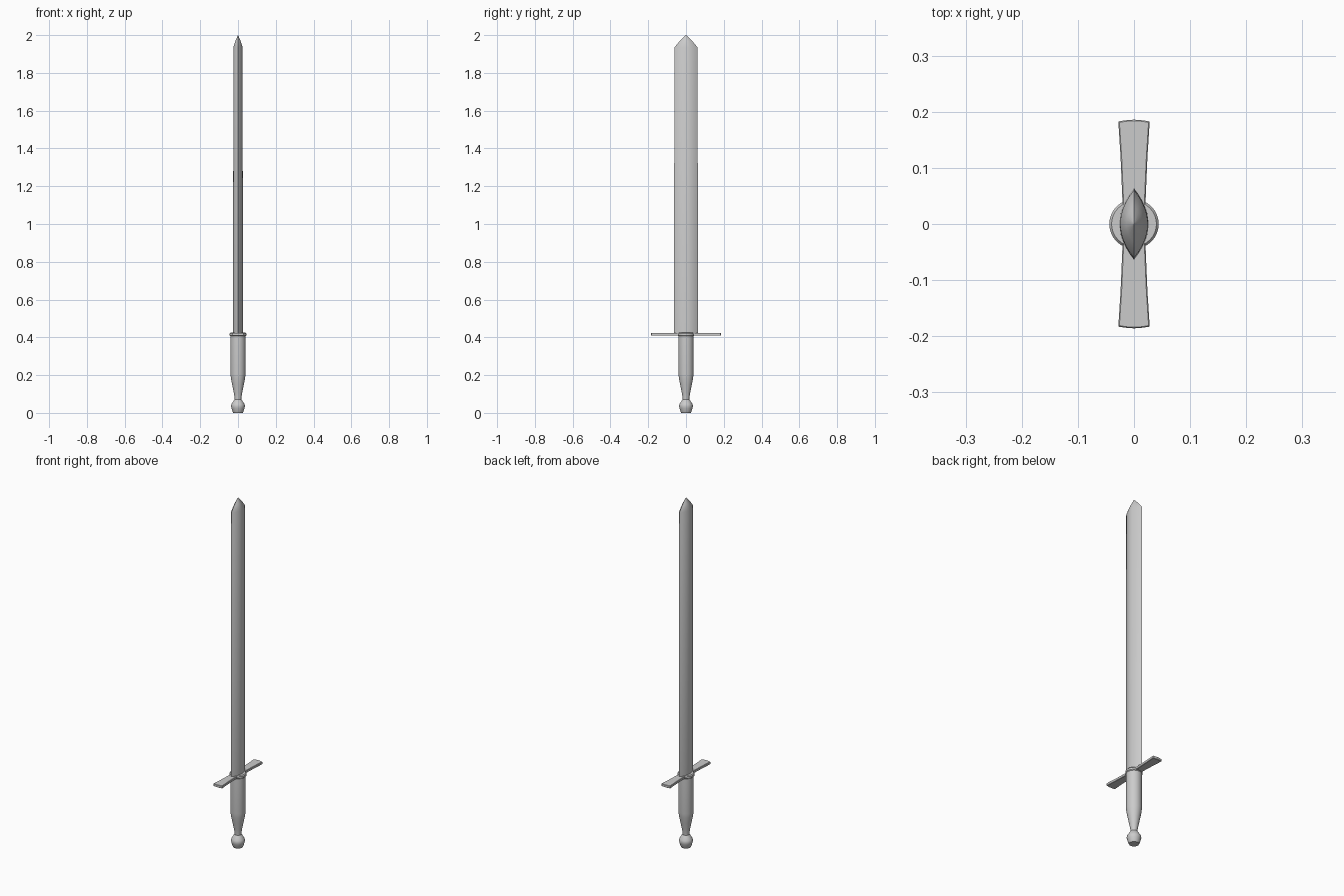
import bpy, bmesh, math

if "Cube" in bpy.data.objects:
    bpy.data.objects.remove(bpy.data.objects["Cube"])


def loft(name, rings, angle=35):
    """Skin a stack of closed rings and cap both ends."""
    bm = bmesh.new()
    loops = [[bm.verts.new(p) for p in ring] for ring in rings]
    n = len(loops[0])
    for low, high in zip(loops, loops[1:]):
        for i in range(n):
            j = (i + 1) % n
            bm.faces.new((low[i], low[j], high[j], high[i]))
    bm.faces.new(loops[0][::-1])
    bm.faces.new(loops[-1])
    bmesh.ops.remove_doubles(bm, verts=bm.verts, dist=1e-6)
    bmesh.ops.recalc_face_normals(bm, faces=bm.faces)
    mesh = bpy.data.meshes.new(name)
    bm.to_mesh(mesh)
    bm.free()
    obj = bpy.data.objects.new(name, mesh)
    bpy.context.collection.objects.link(obj)
    bpy.ops.object.select_all(action='DESELECT')
    obj.select_set(True)
    bpy.context.view_layer.objects.active = obj
    bpy.ops.object.shade_smooth_by_angle(angle=math.radians(angle))
    return obj


def circle(r, z, n=32):
    return [(r * math.cos(2 * math.pi * i / n), r * math.sin(2 * math.pi * i / n), z)
            for i in range(n)]


def lens(half_x, half_y, z, n=10):
    """Two shallow arcs meeting at sharp edges on +y and -y."""
    ys = [-1 + 2 * i / n for i in range(n + 1)]
    right = [(half_x * (1 - t * t), half_y * t, z) for t in ys]
    left = [(-x, y, z) for x, y, z in right[-2:0:-1]]
    return right + left


def turned(name, profile):
    return loft(name, [circle(r, z) for r, z in profile])


# Blade: lens section with a short point
loft("blade", [lens(0.026, 0.064, 0.415), lens(0.0245, 0.061, 1.935),
               lens(0.014, 0.033, 1.969), lens(0.0005, 0.001, 2.0)])

# Grip: straight, then tapering to the neck
turned("grip", [(0.017, 0.065), (0.018, 0.082), (0.023, 0.11), (0.031, 0.15),
                (0.037, 0.18), (0.04, 0.205), (0.04, 0.415)])

# Pommel: faceted bulb with a flat base
turned("pommel", [(0.025, 0), (0.029, 0.006), (0.034, 0.025), (0.037, 0.036),
                  (0.034, 0.047), (0.026, 0.06), (0.018, 0.072)])

# Collar: rounded disc in the middle of the guard
turned("collar", [(0.040, 0.406), (0.044, 0.410), (0.044, 0.420), (0.040, 0.425)])


# Guard: flat bar flaring towards slightly bowed ends
def guard_outline(z, inset):
    half = [(0.020, 0), (0.021, 0.05), (0.024, 0.12), (0.028, 0.183 - inset),
            (0.014, 0.185 - inset), (0, 0.186 - inset)]
    half = [(x - inset if x > 0.015 else x, y) for x, y in half]
    quarter2 = [(-x, y) for x, y in half[-2::-1]]
    top = half + quarter2
    bottom = [(-x, -y) for x, y in top[1:-1]]
    return [(x, y, z) for x, y in top + bottom]


loft("guard", [guard_outline(0.409, 0.002), guard_outline(0.411, 0),
               guard_outline(0.422, 0), guard_outline(0.424, 0.002)])
